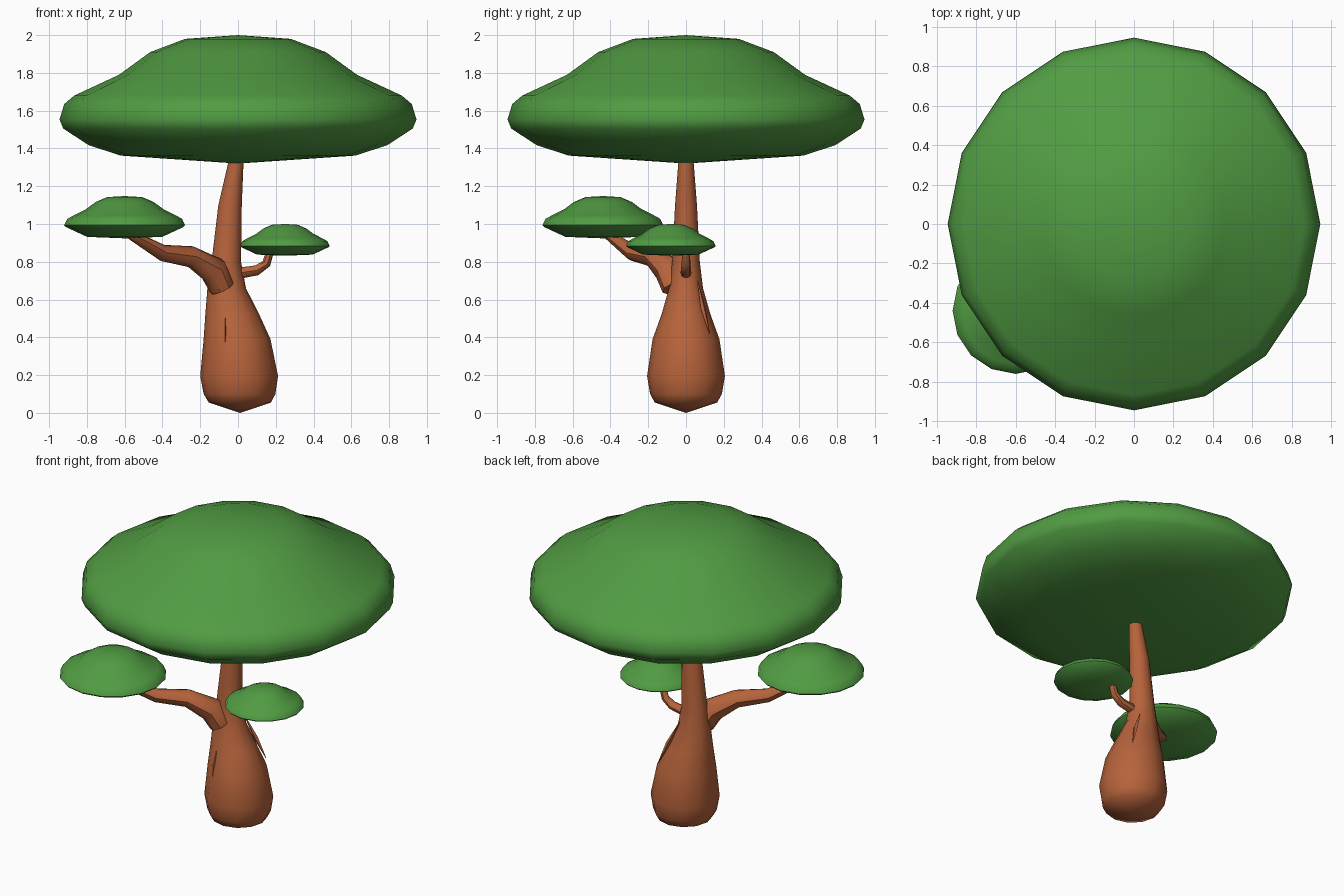
import bpy, bmesh, math
from mathutils import Vector

if "Cube" in bpy.data.objects:
    bpy.data.objects.remove(bpy.data.objects["Cube"])


def material(name, rgb):
    m = bpy.data.materials.new(name)
    m.diffuse_color = (*rgb, 1)
    m.use_nodes = True
    m.node_tree.nodes["Principled BSDF"].inputs["Base Color"].default_value = m.diffuse_color
    return m


bark = material("brown bark", (0.47, 0.125, 0.044))
leaf = material("green leaves", (0.082, 0.33, 0.055))


def finish(name, bm, mat, angle):
    bmesh.ops.recalc_face_normals(bm, faces=bm.faces)
    me = bpy.data.meshes.new(name)
    bm.to_mesh(me)
    bm.free()
    me.materials.append(mat)
    ob = bpy.data.objects.new(name, me)
    bpy.context.collection.objects.link(ob)
    bpy.ops.object.select_all(action='DESELECT')
    ob.select_set(True)
    bpy.context.view_layer.objects.active = ob
    bpy.ops.object.shade_smooth_by_angle(angle=math.radians(angle))
    return ob


def loft(name, rings, mat, angle, tips=(None, None)):
    """Skin a list of rings; close each end with a tip point or a flat cap."""
    bm = bmesh.new()
    loops = [[bm.verts.new(p) for p in r] for r in rings]
    n = len(loops[0])
    for a, b in zip(loops, loops[1:]):
        for i in range(n):
            j = (i + 1) % n
            bm.faces.new((a[i], a[j], b[j], b[i]))
    for loop, tip in zip((loops[0], loops[-1]), tips):
        if tip is None:
            bm.faces.new(loop)
        else:
            t = bm.verts.new(tip)
            for i in range(n):
                bm.faces.new((loop[i], loop[(i + 1) % n], t))
    return finish(name, bm, mat, angle)


def flat_ring(cx, cy, z, rx, ry, n):
    return [(cx + rx * math.cos(2 * math.pi * i / n),
             cy + ry * math.sin(2 * math.pi * i / n), z) for i in range(n)]


def canopy(name, cx, cy, bottom, top, profile, angle):
    rings = [flat_ring(cx, cy, z, r, r, 16) for r, z in profile]
    loft(name, rings, leaf, angle, ((cx, cy, bottom), (cx, cy, top)))


def tube(name, pts, n=8):
    """Tapered tube through (x, y, z, radius) points."""
    c = [Vector(p[:3]) for p in pts]
    rings = []
    for k, p in enumerate(pts):
        d = (c[min(k + 1, len(c) - 1)] - c[max(k - 1, 0)]).normalized()
        u = d.cross(Vector((0.3, -0.95, 0.1))).normalized()
        if "left" in name:
            u = d.cross(Vector((0.58, -0.81, 0))).normalized()
        v = d.cross(u)
        rings.append([c[k] + p[3] * (u * math.cos(2 * math.pi * i / n) +
                                     v * math.sin(2 * math.pi * i / n)) for i in range(n)])
    return loft(name, rings, bark, 45)


# bottle-shaped trunk: z, centre x, half width x, half width y
trunk = [(0.055, 0.01, 0.165, 0.165), (0.1, 0.008, 0.19, 0.19), (0.195, 0.006, 0.206, 0.206),
         (0.39, -0.005, 0.177, 0.177), (0.52, -0.03, 0.143, 0.13), (0.66, -0.06, 0.102, 0.09),
         (0.8, -0.062, 0.078, 0.073), (1.1, -0.042, 0.062, 0.058),
         (1.32, -0.012, 0.041, 0.041), (1.42, -0.01, 0.036, 0.036)]
loft("trunk", [flat_ring(c, 0, z, rx, ry, 12) for z, c, rx, ry in trunk],
     bark, 60, ((0.01, 0, 0), None))

# branches
tube("left_branch", [(-0.085, -0.06, 0.66, 0.068), (-0.13, -0.09, 0.755, 0.078),
                     (-0.25, -0.17, 0.827, 0.057), (-0.4, -0.28, 0.847, 0.044),
                     (-0.58, -0.42, 0.95, 0.025)])
tube("right_branch", [(-0.02, 0, 0.735, 0.03), (0.1, 0, 0.755, 0.027),
                      (0.15, 0, 0.79, 0.024), (0.175, 0, 0.87, 0.02)])

# small bark ridges
tube("front_bark_ridge", [(-0.07, -0.165, 0.33, 0.002), (-0.072, -0.15, 0.42, 0.013),
                          (-0.07, -0.125, 0.51, 0.002)], 4)
tube("back_bark_ridge", [(0.115, 0.125, 0.42, 0.002), (0.065, 0.092, 0.55, 0.014),
                         (0.0, 0.062, 0.7, 0.002)], 4)

# main crown
canopy("main_canopy", 0, 0, 1.32, 2.0,
       [(0.62, 1.362), (0.79, 1.417), (0.925, 1.505), (0.945, 1.553), (0.92, 1.635),
        (0.867, 1.68), (0.63, 1.79), (0.465, 1.91), (0.28, 1.98)], 50)

# two small crowns share one profile with a sharp rim
small = [(0.62, 0.035), (0.97, 0.265), (1.0, 0.31), (0.95, 0.46),
         (0.85, 0.54), (0.64, 0.69), (0.48, 0.86), (0.29, 0.975)]
for name, x, y, z, r, h in (("left_canopy", -0.6, -0.44, 0.924, 0.32, 0.224),
                            ("right_canopy", 0.248, -0.08, 0.832, 0.237, 0.168)):
    canopy(name, x, y, z, z + h, [(r * a, z + h * b) for a, b in small], 38)
